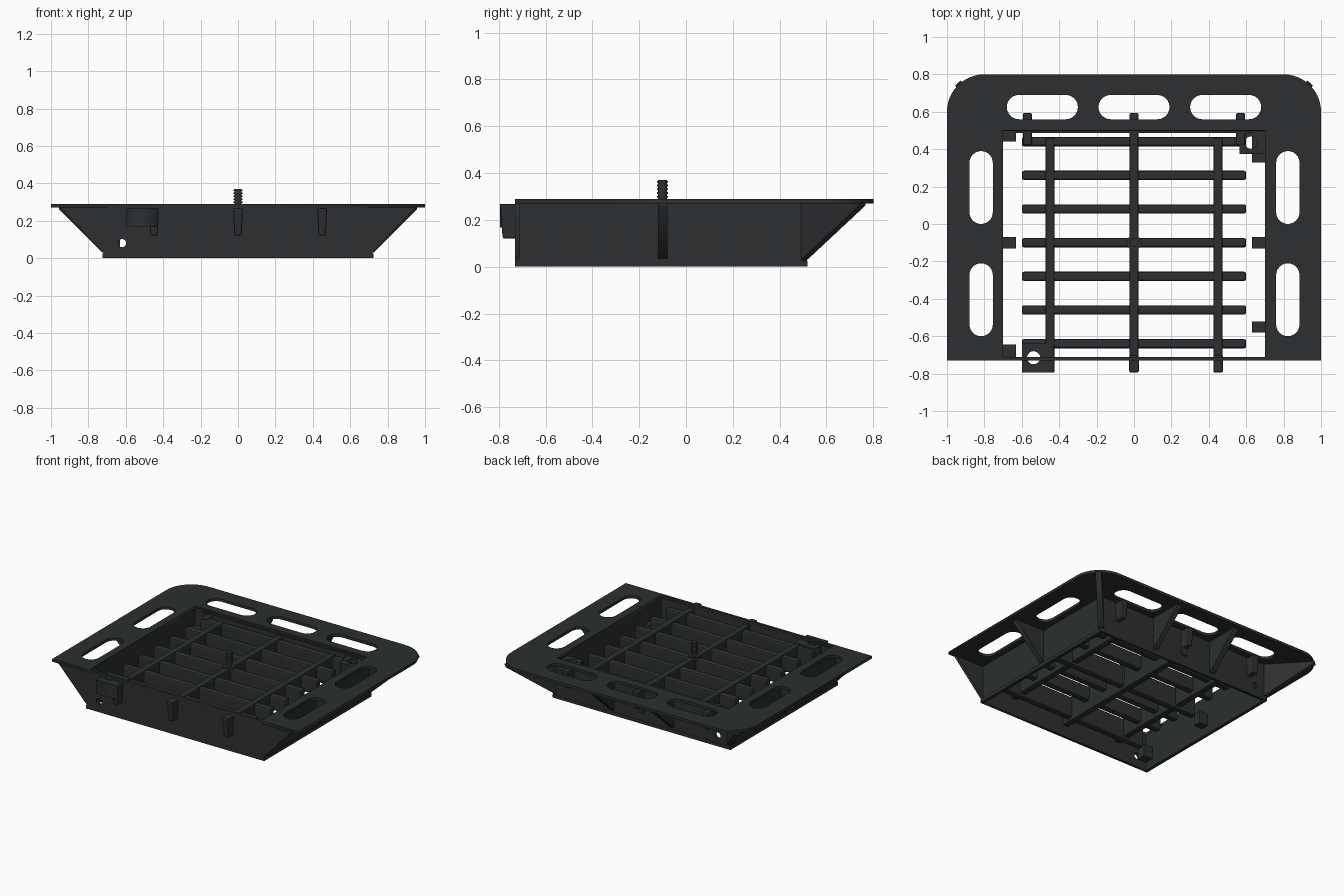
import bpy, bmesh, math
from mathutils import Matrix

if "Cube" in bpy.data.objects:
    bpy.data.objects.remove(bpy.data.objects["Cube"])

black = bpy.data.materials.new("black_iron")
black.diffuse_color = (0.025, 0.028, 0.03, 1)
black.use_nodes = True
black.node_tree.nodes["Principled BSDF"].inputs["Base Color"].default_value = black.diffuse_color
UPRIGHT = Matrix.Rotation(math.pi / 2, 4, 'X')   # local y -> world z


def link(name, mesh):
    ob = bpy.data.objects.new(name, mesh)
    bpy.context.collection.objects.link(ob)
    mesh.materials.append(black)
    return ob


def box(name, x0, x1, y0, y1, z0, z1, taper=0.0, bevel=0.0):
    bm = bmesh.new()
    bmesh.ops.create_cube(bm, size=1)
    for v in bm.verts:
        k = 1 - taper if v.co.z < 0 else 1
        v.co = ((x0 + x1) / 2 + v.co.x * (x1 - x0) * k,
                (y0 + y1) / 2 + v.co.y * (y1 - y0) * k,
                (z0 + z1) / 2 + v.co.z * (z1 - z0))
    me = bpy.data.meshes.new(name)
    bm.to_mesh(me)
    bm.free()
    ob = link(name, me)
    if bevel:
        m = ob.modifiers.new("round", 'BEVEL')
        m.width, m.segments = bevel, 2
    return ob


def plate(name, outline, holes, thick, matrix):
    """Flat plate with holes, centred on its local xy plane."""
    cu = bpy.data.curves.new(name, 'CURVE')
    cu.dimensions, cu.fill_mode, cu.extrude = '2D', 'BOTH', thick / 2
    for pts in [outline] + holes:
        sp = cu.splines.new('POLY')
        sp.points.add(len(pts) - 1)
        for p, (x, y) in zip(sp.points, pts):
            p.co = (x, y, 0, 1)
        sp.use_cyclic_u = True
    ob = link(name, cu)
    ob.matrix_world = matrix
    bpy.ops.object.select_all(action='DESELECT')
    ob.select_set(True)
    bpy.context.view_layer.objects.active = ob
    bpy.ops.object.convert(target='MESH')
    return ob


def arc(cx, cy, r, a0, a1, n=12):
    return [(cx + r * math.cos(math.radians(a0 + (a1 - a0) * i / n)),
             cy + r * math.sin(math.radians(a0 + (a1 - a0) * i / n))) for i in range(n + 1)]


def circle(cx, cy, r):
    return arc(cx, cy, r, 0, 345, 23)


def rect(x0, x1, y0, y1):
    return [(x0, y0), (x1, y0), (x1, y1), (x0, y1)]


def slot(x0, x1, y0, y1):
    w, h = x1 - x0, y1 - y0
    r = min(w, h) / 2
    if w > h:
        return arc(x1 - r, y0 + r, r, -90, 90) + arc(x0 + r, y0 + r, r, 90, 270)
    return arc(x0 + r, y1 - r, r, 0, 180) + arc(x0 + r, y0 + r, r, 180, 360)


# Flat rim with rounded back corners and seven slots
outer = [(-1, -0.73), (1, -0.73)] + arc(0.8, 0.6, 0.2, 0, 90) + arc(-0.8, 0.6, 0.2, 90, 180)
slots = [slot(c - 0.19, c + 0.19, 0.56, 0.69) for c in (-0.49, 0, 0.49)]
for x in (-0.88, 0.76):
    slots += [slot(x, x + 0.125, 0.0, 0.39), slot(x, x + 0.125, -0.6, -0.21)]
plate("rim", outer, [rect(-0.7, 0.7, -0.711, 0.5)] + slots, 0.02,
      Matrix.Translation((0, 0, 0.28)))

# Walls: trapezoid front, upright back and sides
plate("front_wall", [(-0.72, 0), (0.72, 0), (0.72, 0.03), (0.95, 0.272), (-0.95, 0.272), (-0.72, 0.03)],
      [circle(-0.62, 0.08, 0.022)], 0.02, Matrix.Translation((0, -0.72, 0)) @ UPRIGHT)
plate("back_wall", rect(-0.72, 0.72, 0, 0.28), [circle(-0.62, 0.08, 0.022)], 0.018,
      Matrix.Translation((0, 0.507, 0)) @ UPRIGHT)
for s, side in ((-1, "left"), (1, "right")):
    a, b = sorted((s * 0.70, s * 0.718))
    box(side + "_wall", a, b, -0.72, 0.51, 0, 0.28)
    a, b = sorted((s * 0.70, s * 0.724))
    box(side + "_bottom_lip", a, b, -0.73, 0.518, 0, 0.025)
box("back_bottom_lip", -0.724, 0.724, 0.5, 0.518, 0, 0.025)


# Triangular gussets under the rim
def gusset(name, x, y, angle, reach, thick=0.04):
    m = Matrix.Translation((x, y, 0)) @ Matrix.Rotation(math.radians(angle), 4, 'Z') @ UPRIGHT
    plate(name, [(0, 0.03), (0.015, 0.04), (reach, 0.262), (reach, 0.272), (0, 0.272)], [], thick, m)


gusset("right_gusset", 0.71, -0.1, 0, 0.24)
gusset("left_gusset", -0.71, -0.1, 180, 0.24)
for x in (-0.245, 0.245):
    gusset("back_gusset", x, 0.505, 90, 0.26)
gusset("right_corner_gusset", 0.71, 0.505, 47, 0.34)
gusset("left_corner_gusset", -0.71, 0.505, 133, 0.34)

# Grille: cross slats on three long ribs
for i in range(7):
    y = 0.44 - 0.18 * i
    box("slat", -0.6, 0.6, y - 0.025, y + 0.025, 0.10 if i % 3 == 0 else 0.15, 0.255, bevel=0.012)
for x in (-0.45, 0, 0.45):
    box("long_rib", x - 0.024, x + 0.024, -0.71, 0.53 if x == 0 else 0.46,
        0.08 if x == 0 else 0.12, 0.262, bevel=0.008)
    box("front_lug", x - 0.026, x + 0.026, -0.795, -0.70, 0.12, 0.268, taper=0.25, bevel=0.008)
for x in (-0.57, 0, 0.57):
    box("back_lug", x - 0.025, x + 0.025, 0.42, 0.595, 0.13, 0.265, taper=0.2, bevel=0.01)
box("back_ledge", -0.63, 0.63, 0.487, 0.51, 0.15, 0.27)

# Small support tabs along the inside of the walls
for x, y0, y1 in ((-1, 0.44, 0.5), (-1, -0.13, -0.07), (-1, -0.71, -0.645),
                  (1, 0.33, 0.5), (1, -0.13, -0.07), (1, -0.58, -0.52)):
    a, b = sorted((x * 0.63, x * 0.705))
    box("support_tab", a, b, y0, y1, 0.06, 0.15)

# Pierced corner bosses
plate("back_boss", rect(0.565, 0.70, 0.375, 0.50), [circle(0.625, 0.435, 0.033)], 0.09,
      Matrix.Translation((0, 0, 0.215)))
plate("front_boss", rect(-0.6, -0.43, -0.795, -0.64), [circle(-0.537, -0.715, 0.035)], 0.1,
      Matrix.Translation((0, 0, 0.218)))

# Centre post with a collar and threaded tip
for name, r, z0, z1 in ([("post", 0.019, 0.08, 0.37), ("post_collar", 0.04, 0.12, 0.268)] +
                        [("post_thread", 0.023, 0.295 + 0.016 * i, 0.303 + 0.016 * i) for i in range(5)]):
    bpy.ops.mesh.primitive_cylinder_add(vertices=24, radius=r, depth=z1 - z0,
                                        location=(0, -0.1, (z0 + z1) / 2))
    ob = bpy.context.object
    ob.name = name
    ob.data.materials.append(black)
    bpy.ops.object.shade_smooth_by_angle()
